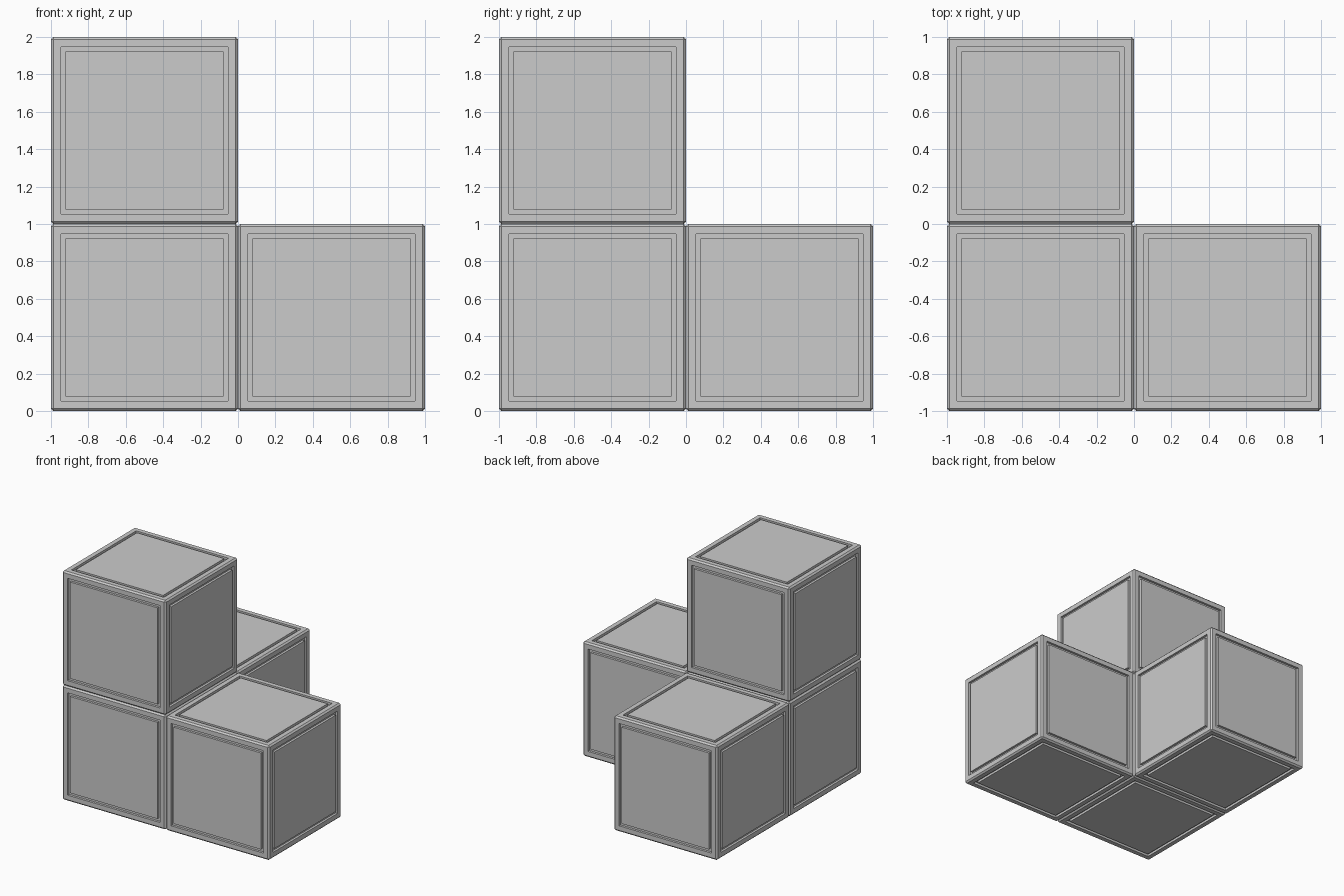
import bpy, bmesh

if "Cube" in bpy.data.objects:
    bpy.data.objects.remove(bpy.data.objects["Cube"])

BEVEL, FRAME, GROOVE, DEPTH = 0.013, 0.07, 0.036, 0.02

# One panelled block: chamfered cube with a square groove on each face
bm = bmesh.new()
bmesh.ops.create_cube(bm, size=1.0)
bmesh.ops.bevel(bm, geom=bm.edges[:], offset=BEVEL, segments=1, affect='EDGES')
bm.normal_update()
sides = [f for f in bm.faces if f.calc_area() > 0.5]
for face in sides:
    steps = ((FRAME - BEVEL, 0), (0, -DEPTH), (GROOVE, 0), (0, DEPTH))
    for inset, lift in steps:
        if inset:
            bmesh.ops.inset_individual(bm, faces=[face], thickness=inset)
        else:
            normal = face.normal.copy()
            ext = bmesh.ops.extrude_discrete_faces(bm, faces=[face])
            face = ext['faces'][0]
            for v in face.verts:
                v.co += normal * lift
        face.normal_update()
bmesh.ops.recalc_face_normals(bm, faces=bm.faces[:])
mesh = bpy.data.meshes.new("panelled_block")
bm.to_mesh(mesh)
bm.free()

# Four copies stacked as a three-way corner
places = {"corner_block": (-0.5, -0.5, 0.5), "right_block": (0.5, -0.5, 0.5),
          "back_block": (-0.5, 0.5, 0.5), "top_block": (-0.5, -0.5, 1.5)}
for name, loc in places.items():
    block = bpy.data.objects.new(name, mesh)
    block.location = loc
    bpy.context.collection.objects.link(block)
